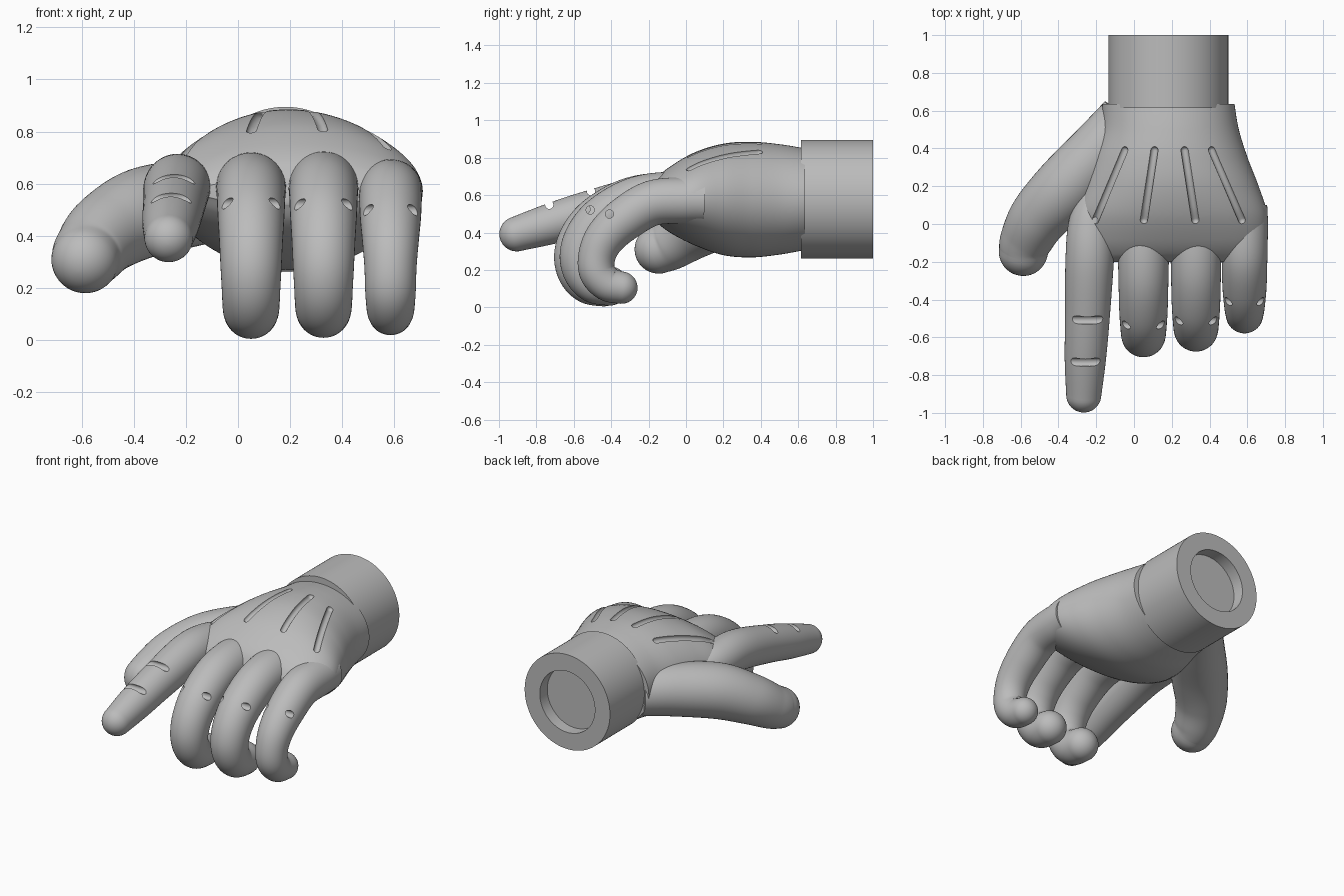
import bpy, bmesh, math
from mathutils import Vector

cube = bpy.data.objects.get("Cube")
if cube:
    bpy.data.objects.remove(cube, do_unlink=True)

grey = bpy.data.materials.new("plain grey")
grey.use_nodes = True
colour = (0.5, 0.5, 0.5, 1)
grey.diffuse_color = colour
grey.node_tree.nodes["Principled BSDF"].inputs["Base Color"].default_value = colour


def spline(points, steps):
    """Catmull-Rom resampling of tuples of any length."""
    p = [Vector(q) for q in points]
    p = [p[0]] + p + [p[-1]]
    out = []
    for a, b, c, d in zip(p, p[1:], p[2:], p[3:]):
        for i in range(steps):
            t = i / steps
            out.append((b * 2 + (c - a) * t + (a * 2 - b * 5 + c * 4 - d) * t**2
                        + (b * 3 - a - c * 3 + d) * t**3) / 2)
    return out + [p[-1]]


def loft(name, rings, sides=48):
    """Skin rings given as (centre, first half axis, second half axis)."""
    bm = bmesh.new()
    loops = []
    for c, u, v in rings:
        angles = [math.tau * i / sides for i in range(sides)]
        loops.append([bm.verts.new(c + u * math.cos(a) + v * math.sin(a)) for a in angles])
    for lo, hi in zip(loops, loops[1:]):
        for i in range(sides):
            j = (i + 1) % sides
            bm.faces.new((lo[i], lo[j], hi[j], hi[i]))
    bm.faces.new(loops[0])
    bm.faces.new(loops[-1])
    bmesh.ops.recalc_face_normals(bm, faces=bm.faces)
    mesh = bpy.data.meshes.new(name)
    bm.to_mesh(mesh)
    bm.free()
    mesh.materials.append(grey)
    obj = bpy.data.objects.new(name, mesh)
    bpy.context.collection.objects.link(obj)
    return obj


def dome(c, t, r):
    """Centres and radii of a rounded end."""
    angles = [math.pi / 2 * i / 10 for i in range(1, 10)] + [math.radians(88)]
    return [(c + t * r * math.sin(a), r * math.cos(a)) for a in angles]


def tube(name, points, hint, steps=8, sides=48, round_start=False):
    """Tapered round-tipped tube through (x, y, z, radius) points."""
    path = [(q.to_3d(), q[3]) for q in spline(points, steps)]
    start_dir = (path[0][0] - path[1][0]).normalized()
    end_dir = (path[-1][0] - path[-2][0]).normalized()
    tangents = [(path[min(i + 1, len(path) - 1)][0] - path[max(i - 1, 0)][0]).normalized()
                for i in range(len(path))]
    rows = [(c, r, t) for (c, r), t in zip(path, tangents)]
    if round_start:
        rows = [(c, r, -start_dir) for c, r in reversed(dome(*path[0][:1], start_dir, path[0][1]))] + rows
    rows += [(c, r, end_dir) for c, r in dome(path[-1][0], end_dir, path[-1][1])]
    rings = []
    for c, r, t in rows:
        u = (hint - t * hint.dot(t)).normalized()
        rings.append((c, u * r, t.cross(u) * r))
    return loft(name, rings, sides)


def cut(obj, cutters):
    for cutter in cutters:
        cutter.hide_render = True
        mod = obj.modifiers.new("cut", "BOOLEAN")
        mod.operation = "DIFFERENCE"
        mod.solver = "EXACT"
        mod.object = cutter
        bpy.context.view_layer.objects.active = obj
        bpy.ops.object.modifier_apply(modifier=mod.name)
        bpy.data.objects.remove(cutter, do_unlink=True)


X, Y, Z = Vector((1, 0, 0)), Vector((0, 1, 0)), Vector((0, 0, 1))
parts = []

# Wrist cuff with a round socket in its back
cuff_centre = Vector((0.182, 0, 0.578))
cuff_rings = [(0.615, 0.317), (1, 0.317), (1, 0.205), (0.92, 0.205)]
parts.append(loft("wrist_cuff", [(cuff_centre + Y * y, X * r, Z * r) for y, r in cuff_rings], 96))

# Palm: (y, centre x, half width, centre z, half height)
palm_sections = [
    (0.635, 0.182, 0.35, 0.578, 0.272), (0.5, 0.19, 0.365, 0.577, 0.295),
    (0.35, 0.192, 0.41, 0.576, 0.309), (0.2, 0.2, 0.46, 0.577, 0.298),
    (0.05, 0.205, 0.5, 0.58, 0.25), (-0.08, 0.21, 0.48, 0.576, 0.18),
    (-0.16, 0.21, 0.42, 0.573, 0.115), (-0.2, 0.21, 0.36, 0.57, 0.05)]
palm_rows = spline(palm_sections, 14)
palm = loft("palm", [(Vector((cx, y, cz)), X * w, Z * h) for y, cx, w, cz, h in palm_rows], 96)
parts.append(palm)


def palm_top(x, y):
    _, cx, w, cz, h = min(palm_rows, key=lambda row: abs(row[0] - y))
    return cz + h * math.sqrt(max(0, 1 - ((x - cx) / w) ** 2))


# Four tendon grooves on the back of the palm
grooves = []
for x_back, x_front in [(-0.05, -0.205), (0.108, 0.052), (0.268, 0.325), (0.412, 0.572)]:
    line = []
    for i in range(9):
        x, y = x_back + (x_front - x_back) * i / 8, 0.39 - 0.37 * i / 8
        line.append((x, y, palm_top(x, y), 0.02))
    grooves.append(tube("groove_cutter", line, X, 3, 16, True))
cut(palm, grooves)


def cross_pin(x, y, z):
    return loft("pin_cutter", [(Vector((x + s * 0.25, y, z)), Y * 0.022, Z * 0.022) for s in (-1, 1)], 24)


# Curled fingers: (y, z, radius) paths, each with a pin hole through the joint
long_curl = [(0.05, 0.57, 0.13), (-0.12, 0.585, 0.135), (-0.3, 0.56, 0.132), (-0.46, 0.475, 0.128),
             (-0.55, 0.38, 0.122), (-0.588, 0.28, 0.117), (-0.575, 0.19, 0.112),
             (-0.52, 0.128, 0.109), (-0.44, 0.11, 0.105)]
short_curl = [(0.1, 0.57, 0.12), (0, 0.572, 0.124), (-0.18, 0.557, 0.121), (-0.33, 0.47, 0.117),
              (-0.43, 0.375, 0.108), (-0.475, 0.28, 0.1), (-0.474, 0.19, 0.097),
              (-0.42, 0.125, 0.092), (-0.345, 0.105, 0.086)]
for name, x, curl, shift, lift, hole in [
        ("middle_finger", 0.05, long_curl, 0, 0, (-0.54, 0.53)),
        ("ring_finger", 0.328, long_curl, 0.03, 0.004, (-0.52, 0.53)),
        ("little_finger", 0.585, short_curl, 0, 0, (-0.43, 0.52))]:
    path = [(x, y + shift, z + lift, r) for y, z, r in curl]
    finger = tube(name, path, X)
    target = Vector((x, *hole))
    near = min(spline(path, 8), key=lambda q: (q.to_3d() - target).length)
    centre = near.to_3d()
    spot = centre + (target - centre).normalized() * (near[3] - 0.043)
    cut(finger, [cross_pin(*spot)])
    parts.append(finger)

# Pointing finger with two creases across its top
index_path = [(-0.17, 0.14, 0.56, 0.115), (-0.222, 0, 0.582, 0.124), (-0.235, -0.2, 0.58, 0.128),
              (-0.247, -0.5, 0.51, 0.118), (-0.258, -0.72, 0.447, 0.109), (-0.266, -0.905, 0.392, 0.093)]
index_finger = tube("index_finger", index_path, X)
creases = []
for y in (-0.51, -0.74):
    near = min(spline(index_path, 12), key=lambda q: abs(q.y - (y + 0.03)))
    up = Vector((0, -0.28, 0.96))
    creases.append(cross_pin(*(near.to_3d() + up * (near[3] - 0.01))))
cut(index_finger, creases)
parts.append(index_finger)

# Thumb reaching out and down from beside the cuff
parts.append(tube("thumb", [
    (-0.04, 0.56, 0.535, 0.145), (-0.175, 0.39, 0.525, 0.165), (-0.36, 0.19, 0.49, 0.173),
    (-0.5, 0.04, 0.415, 0.157), (-0.568, -0.08, 0.34, 0.14), (-0.586, -0.145, 0.31, 0.13)], Z))

# Smooth shading with crisp rims
bpy.ops.object.select_all(action="DESELECT")
for part in parts:
    part.select_set(True)
bpy.context.view_layer.objects.active = palm
bpy.ops.object.shade_smooth_by_angle(angle=math.radians(35))
